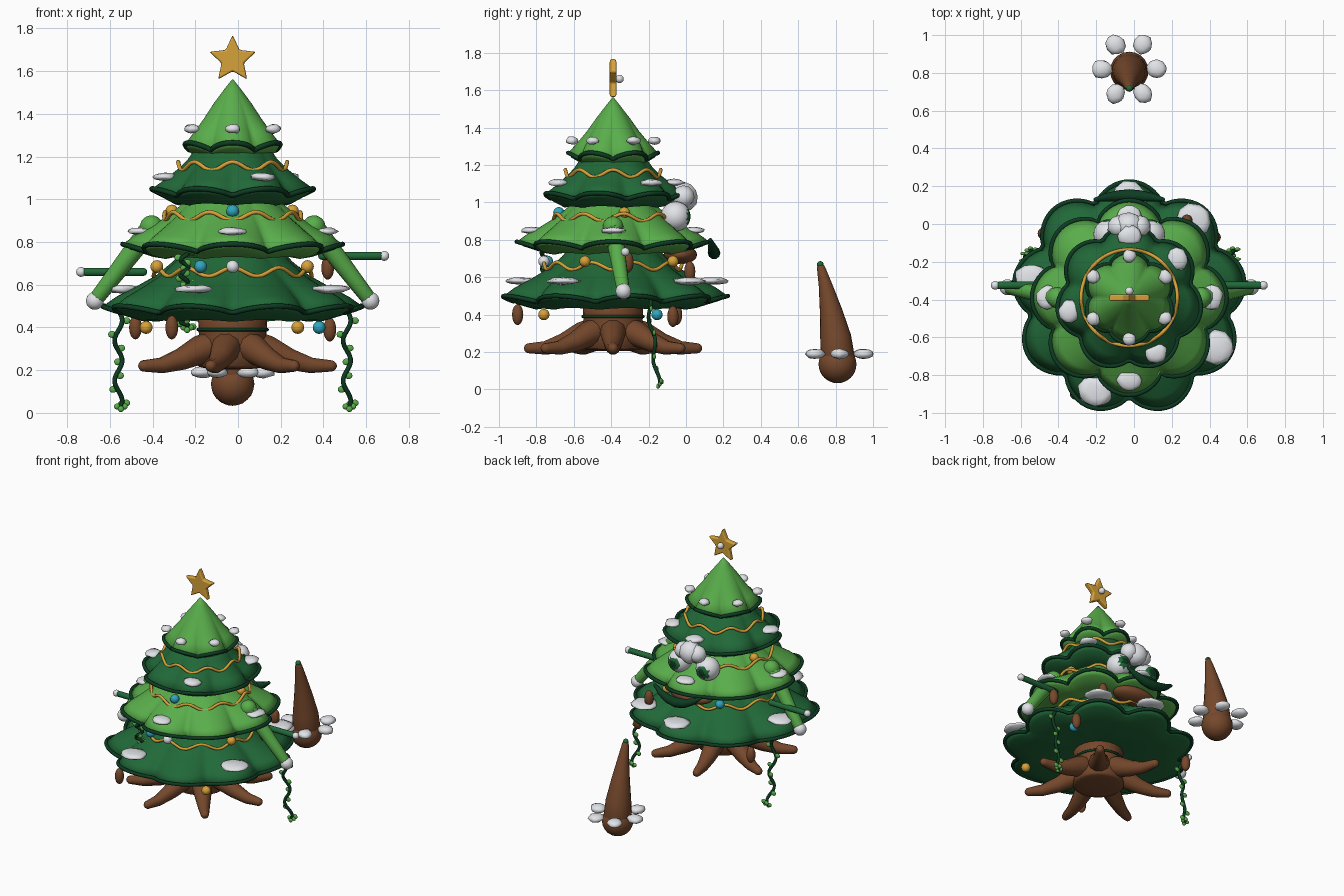
import bpy, bmesh, math, random
from math import sin, cos, pi, radians
from mathutils import Vector, Matrix

random.seed(4)
if "Cube" in bpy.data.objects:
    bpy.data.objects.remove(bpy.data.objects["Cube"])

CX, CY = -0.025, -0.39          # tree axis


def material(name, *rgb):
    m = bpy.data.materials.new(name)
    m.use_nodes = True
    m.diffuse_color = (*rgb, 1)
    m.node_tree.nodes["Principled BSDF"].inputs["Base Color"].default_value = (*rgb, 1)
    return m


LIGHT = material("light green", 0.10, 0.42, 0.07)
DARK = material("dark green", 0.015, 0.14, 0.04)
TRIM = material("trim green", 0.004, 0.045, 0.016)
BROWN = material("bark brown", 0.18, 0.065, 0.025)
GOLD = material("gold", 0.68, 0.36, 0.04)
SNOW = material("snow white", 0.78, 0.80, 0.83)
TEAL = material("teal blue", 0.03, 0.38, 0.52)


def finish(name, bm, mat):
    bmesh.ops.recalc_face_normals(bm, faces=bm.faces)
    me = bpy.data.meshes.new(name)
    bm.to_mesh(me)
    bm.free()
    me.materials.append(mat)
    for p in me.polygons:
        p.use_smooth = True
    ob = bpy.data.objects.new(name, me)
    bpy.context.collection.objects.link(ob)
    return ob


def around(r, deg, z):
    a = radians(deg)
    return Vector((CX + r * cos(a), CY + r * sin(a), z))


def ball(name, loc, size, mat, jitter=0.0, spin=0.0):
    """Ellipsoid, optionally lumpy."""
    bm = bmesh.new()
    bmesh.ops.create_icosphere(bm, subdivisions=2 if jitter else 3, radius=1)
    for v in bm.verts:
        v.co *= 1 + random.uniform(-jitter, jitter)
    s = size if isinstance(size, tuple) else (size,) * 3
    bm.transform(Matrix.Translation(Vector(loc)) @ Matrix.Rotation(radians(spin), 4, "Z")
                 @ Matrix.Diagonal((*s, 1)))
    return finish(name, bm, mat)


def tube(name, pts, radii, mat, closed=False, sides=10, dome=1.0):
    """Round tube through points, with a radius at each point and domed ends."""
    pts = [Vector(p) for p in pts]
    radii = list(radii) if isinstance(radii, (list, tuple)) else [radii] * len(pts)
    if not closed:
        first, last = (pts[0] - pts[1]).normalized(), (pts[-1] - pts[-2]).normalized()
        caps = [(sin(radians(a)), cos(radians(a))) for a in (30, 60, 85)]
        head = [(pts[0] + first * radii[0] * s * dome, radii[0] * c) for s, c in reversed(caps)]
        tail = [(pts[-1] + last * radii[-1] * s * dome, radii[-1] * c) for s, c in caps]
        pts, radii = zip(*head, *zip(pts, radii), *tail)
    n = len(pts)
    bm = bmesh.new()
    rings = []
    for i, p in enumerate(pts):
        if closed:
            t = pts[(i + 1) % n] - pts[i - 1]
        else:
            t = pts[min(i + 1, n - 1)] - pts[max(i - 1, 0)]
        t.normalize()
        ref = Vector((0, 0, 1)) if closed or abs(t.z) < 0.8 else Vector((0, 1, 0))
        u = t.cross(ref).normalized()
        w = u.cross(t)
        turns = [2 * pi * k / sides for k in range(sides)]
        rings.append([bm.verts.new(p + radii[i] * (u * cos(a) + w * sin(a))) for a in turns])
    for i in range(n if closed else n - 1):
        a, b = rings[i], rings[(i + 1) % n]
        for k in range(sides):
            j = (k + 1) % sides
            bm.faces.new((a[k], a[j], b[j], b[k]))
    if not closed:
        bm.faces.new(rings[0])
        bm.faces.new(rings[-1])
    return finish(name, bm, mat)


def lobe(n, deg):
    """1 at a lobe tip, 0 in the valley between lobes; one tip points back."""
    return abs(cos(radians(deg - 90) * n / 2)) ** 0.8


def tier(name, n, profile, low, mat):
    """Fluted foliage skirt with a scalloped rim, closed below."""
    edge_r, edge_z = profile[-1]
    count = n * 14
    rows = profile + [(edge_r * 0.93, edge_z - 0.025), (edge_r * 0.72, low), (edge_r * 0.35, low + 0.02)]

    def spot(r, z, deg):
        f, k = lobe(n, deg), r / edge_r
        return around(r * (1 - 0.16 * k * k * (1 - f)), deg, z - 0.035 * k ** 4 * (1 - f))

    angles = [360 * i / count for i in range(count)]
    bm = bmesh.new()
    rings = [[bm.verts.new(spot(r, z, a)) for a in angles] for r, z in rows]
    for a, b in zip(rings, rings[1:]):
        for i in range(count):
            j = (i + 1) % count
            bm.faces.new((a[i], a[j], b[j], b[i]))
    bm.faces.new(rings[0])
    bm.faces.new(rings[-1])
    finish(name, bm, mat)
    tube(name + "_rim", [spot(edge_r, edge_z, a) for a in angles], 0.012, TRIM, True, 8)


# Foliage tiers, each with snow on regularly spaced lobes
tier("bottom_tier", 9, [(0.2, 0.80), (0.28, 0.71), (0.36, 0.645), (0.46, 0.59), (0.55, 0.545), (0.615, 0.50)], 0.435, DARK)
tier("second_tier", 8, [(0.17, 1.04), (0.235, 0.98), (0.30, 0.925), (0.38, 0.875), (0.46, 0.83), (0.515, 0.79)], 0.73, LIGHT)
tier("third_tier", 7, [(0.16, 1.26), (0.21, 1.19), (0.25, 1.15), (0.32, 1.095), (0.385, 1.05)], 0.98, DARK)
tier("top_tier", 6, [(0.004, 1.56), (0.04, 1.515), (0.09, 1.45), (0.14, 1.38), (0.19, 1.32), (0.24, 1.265)], 1.21, LIGHT)

for step, total, r, z, wide, high in ((80, 5, 0.53, 0.58, 0.085, 0.02), (90, 4, 0.435, 0.85, 0.06, 0.018),
                                      (720 / 7, 4, 0.325, 1.105, 0.055, 0.02), (60, 6, 0.22, 1.33, 0.034, 0.022)):
    for k in range(total):
        a = 90 + step * k
        ball("snow_patch", around(r, a, z), (wide, wide * 1.1, high), SNOW, 0.12, a)

# Wavy garlands
for r, z, waves in ((0.37, 0.66, 10), (0.32, 0.92, 9), (0.255, 1.155, 8)):
    tube("garland", [around(r, 3 * i, z + 0.02 * cos(radians(3 * i - 90) * waves)) for i in range(120)],
         0.01, GOLD, True, 8)

# Trunk, band and roots
tube("trunk", [(CX, CY, z) for z in (0.22, 0.3, 0.4, 0.5)], [0.165, 0.155, 0.16, 0.165], BROWN, sides=24, dome=0.1)
tube("trunk_band", [around(0.162, 10 * i, 0.39) for i in range(36)], 0.008, TRIM, True, 8)
for k in range(7):
    a = 360 * k / 7
    tube("root", [around(r, a, z) for r, z in ((0.08, 0.32), (0.17, 0.295), (0.27, 0.25), (0.37, 0.222), (0.46, 0.22))],
         [0.075, 0.068, 0.052, 0.038, 0.028], BROWN)

# Star
bm = bmesh.new()
outline = [bm.verts.new((CX + r * sin(pi * k / 5), CY - 0.018, 1.655 + r * cos(pi * k / 5)))
           for k in range(10) for r in ((0.115, 0.055)[k % 2],)]
face = bm.faces.new(outline)
side = bmesh.ops.extrude_face_region(bm, geom=[face])["geom"]
bmesh.ops.translate(bm, vec=(0, 0.036, 0), verts=[g for g in side if isinstance(g, bmesh.types.BMVert)])
star = finish("star", bm, GOLD)
bevel = star.modifiers.new("round", "BEVEL")
bevel.width, bevel.segments, bevel.harden_normals = 0.009, 3, True
ball("star_bead", (CX, CY + 0.035, 1.66), 0.022, SNOW)


# Arms, side twigs and long vines on both sides
def vine(name, x, y, top, bottom, lean=0.0):
    steps = 28
    pts = []
    for i in range(steps + 1):
        t = i / steps
        pts.append(Vector((x + 0.018 * sin(t * 15), y + lean * t + 0.012 * cos(t * 13), top + (bottom - top) * t)))
    tube(name, pts, 0.011, TRIM, sides=6)
    for i, p in enumerate(pts[3::4]):
        ball(name + "_leaf", p + Vector((0.02 * (-1) ** i, 0.006, 0)), (0.018, 0.009, 0.016), LIGHT)
    for k in range(4):
        c, s = cos(k * pi / 2), sin(k * pi / 2)
        ball(name + "_tip_leaf", pts[-1] + Vector((0.018 * c, 0.01 * s, 0.012 * s)), (0.014, 0.01, 0.014), LIGHT)


for s, label, twig_z in ((1, "left", 0.735), (-1, "right", 0.66)):
    shoulder, hand = Vector((CX + s * 0.38, -0.39, 0.87)), Vector((CX + s * 0.645, -0.335, 0.525))
    ball(label + "_shoulder", shoulder, 0.055, LIGHT)
    tube(label + "_arm", [shoulder.lerp(hand, t) for t in (0, 0.35, 0.7, 0.95)], [0.05, 0.046, 0.04, 0.036], LIGHT)
    ball(label + "_hand", hand, 0.042, SNOW)
    tube(label + "_twig", [(CX + s * x, -0.325, twig_z) for x in (0.42, 0.52, 0.62, 0.69)], 0.02, DARK)
    ball(label + "_twig_tip", (CX + s * 0.71, -0.325, twig_z), 0.023, SNOW)
    vine(label + "_vine", CX + s * 0.535, -0.2, 0.48, 0.03, 0.05)
vine("front_vine", -0.25, -0.76, 0.77, 0.60)
vine("low_vine", -0.25, -0.45, 0.5, 0.40)

# Hanging baubles and pine cones
for mat, spots in ((GOLD, ((0.28, -0.76, 0.4), (-0.43, -0.5, 0.4), (0.325, -0.54, 0.685), (-0.38, -0.54, 0.685),
                           (0.255, -0.33, 0.945), (-0.31, -0.33, 0.945), (0.2, -0.07, 0.685))),
                   (TEAL, ((0.38, -0.155, 0.4), (-0.175, -0.74, 0.685), (CX, -0.68, 0.945), (-0.22, -0.07, 0.685))),
                   (SNOW, ((CX, -0.76, 0.685),))):
    for p in spots:
        ball("bauble", p, 0.03, mat)
for p in ((0.43, -0.07, 0.39), (-0.48, -0.05, 0.4), (-0.31, -0.9, 0.4), (0.42, -0.31, 0.68), (0.28, 0.02, 0.63)):
    ball("pine_cone", p, (0.03, 0.03, 0.056), BROWN)

# Face on the back: eyes, snowy brow, mouth
for s in (1, -1):
    eye = ball("eye", (CX + s * 0.11, -0.055, 0.925), 0.08, SNOW)
    eye.data.materials.append(DARK)
    eye.data.materials.append(TRIM)
    gaze = Vector((s * 0.1, 1, -0.05)).normalized()
    for p in eye.data.polygons:
        d = p.normal.dot(gaze)
        p.material_index = 2 if d > 0.95 else 1 if d > 0.83 else 0
for dx, r in ((0, 0.08), (0.055, 0.06), (-0.055, 0.06)):
    ball("snow_brow", (CX + dx, -0.015, 1.03), r, SNOW, 0.06)
ball("mouth", (CX, -0.03, 0.72), (0.16, 0.09, 0.05), BROWN)
tube("lower_lip", [(CX + 0.18 * t, 0.15 - 0.02 * t * t, 0.73 + 0.07 * t * t) for t in (-1, -0.7, -0.35, 0, 0.35, 0.7, 1)],
     [0.01, 0.022, 0.03, 0.034, 0.03, 0.022, 0.01], TRIM)

# Separate long cone behind the tree, with a collar of snow
ball("spike_base", (CX, 0.81, 0.135), 0.102, BROWN)
tube("spike", [(CX, 0.81, 0.17), (CX, 0.80, 0.28), (CX, 0.775, 0.42), (CX, 0.745, 0.56), (CX, 0.722, 0.65)],
     [0.092, 0.083, 0.06, 0.036, 0.022], BROWN, sides=20)
ball("spike_tip", (CX, 0.718, 0.668), 0.018, DARK)
for k in range(6):
    a = pi * k / 3
    ball("collar_snow", (CX + 0.145 * cos(a), 0.82 + 0.15 * sin(a), 0.19), (0.055, 0.05, 0.027), SNOW, 0.08, 60 * k)
